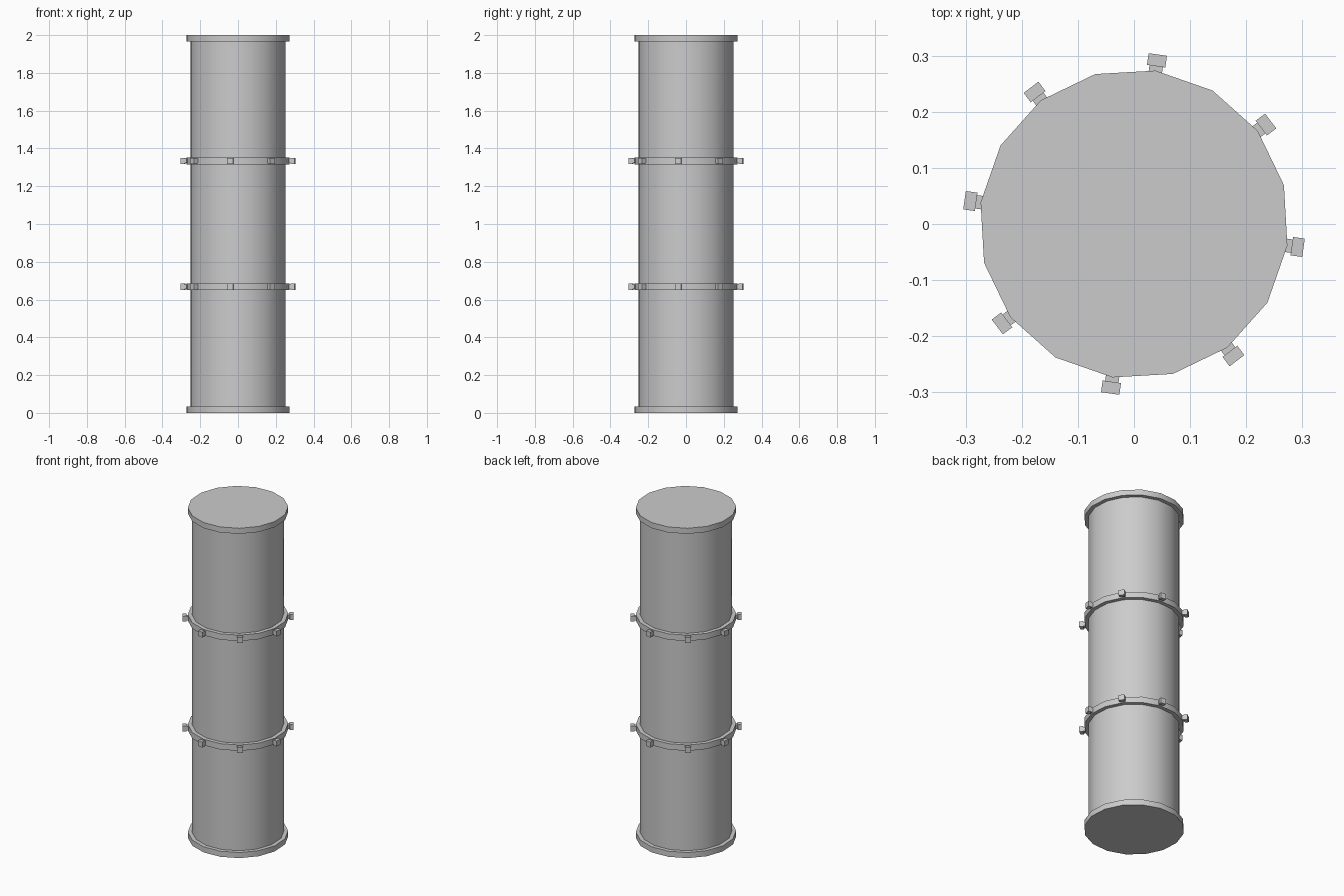
import bpy
from math import radians, cos, sin

if "Cube" in bpy.data.objects:
    bpy.data.objects.remove(bpy.data.objects["Cube"])

SIDES = 16
TURN = radians(-8)      # first polygon corner, shared by rings and bolts


def drum(name, r, z0, z1):
    """Closed 16-sided cylinder between two heights, smooth around, sharp rims."""
    bpy.ops.mesh.primitive_cylinder_add(vertices=SIDES, radius=r, depth=z1 - z0,
                                        location=(0, 0, (z0 + z1) / 2))
    ob = bpy.context.object
    ob.name = name
    # put a corner exactly on the TURN angle
    v = ob.data.vertices
    for i in range(SIDES):
        a = TURN + i * radians(360 / SIDES)
        for k in (0, 1):
            v[2 * i + k].co = (r * cos(a), r * sin(a), (-0.5 + k) * (z1 - z0))
    # keep faces pointing outward after the re-indexing
    bpy.ops.object.mode_set(mode='EDIT')
    bpy.ops.mesh.select_all(action='SELECT')
    bpy.ops.mesh.normals_make_consistent(inside=False)
    bpy.ops.object.mode_set(mode='OBJECT')
    bpy.ops.object.shade_smooth_by_angle(angle=radians(35))
    return ob


def block(name, r0, r1, width, z, angle):
    """Box pointing radially outward from r0 to r1."""
    r = (r0 + r1) / 2
    bpy.ops.mesh.primitive_cube_add(size=1, location=(r * cos(angle), r * sin(angle), z),
                                    rotation=(0, 0, angle))
    ob = bpy.context.object
    ob.name = name
    ob.scale = (r1 - r0, width, width)


# main pipe body and its end flanges
drum("pipe_body", 0.253, 0.01, 1.99)
drum("bottom_flange", 0.276, 0.0, 0.034)
drum("top_flange", 0.276, 1.966, 2.0)

# two joint rings with eight square bolts each
for n, z in enumerate((0.668, 1.334), 1):
    drum(f"joint_ring_{n}", 0.276, z - 0.018, z + 0.018)
    for i in range(8):
        a = TURN + i * radians(45)
        block(f"bolt_shank_{n}_{i}", 0.262, 0.286, 0.024, z, a)
        block(f"bolt_head_{n}_{i}", 0.284, 0.305, 0.033, z, a)
